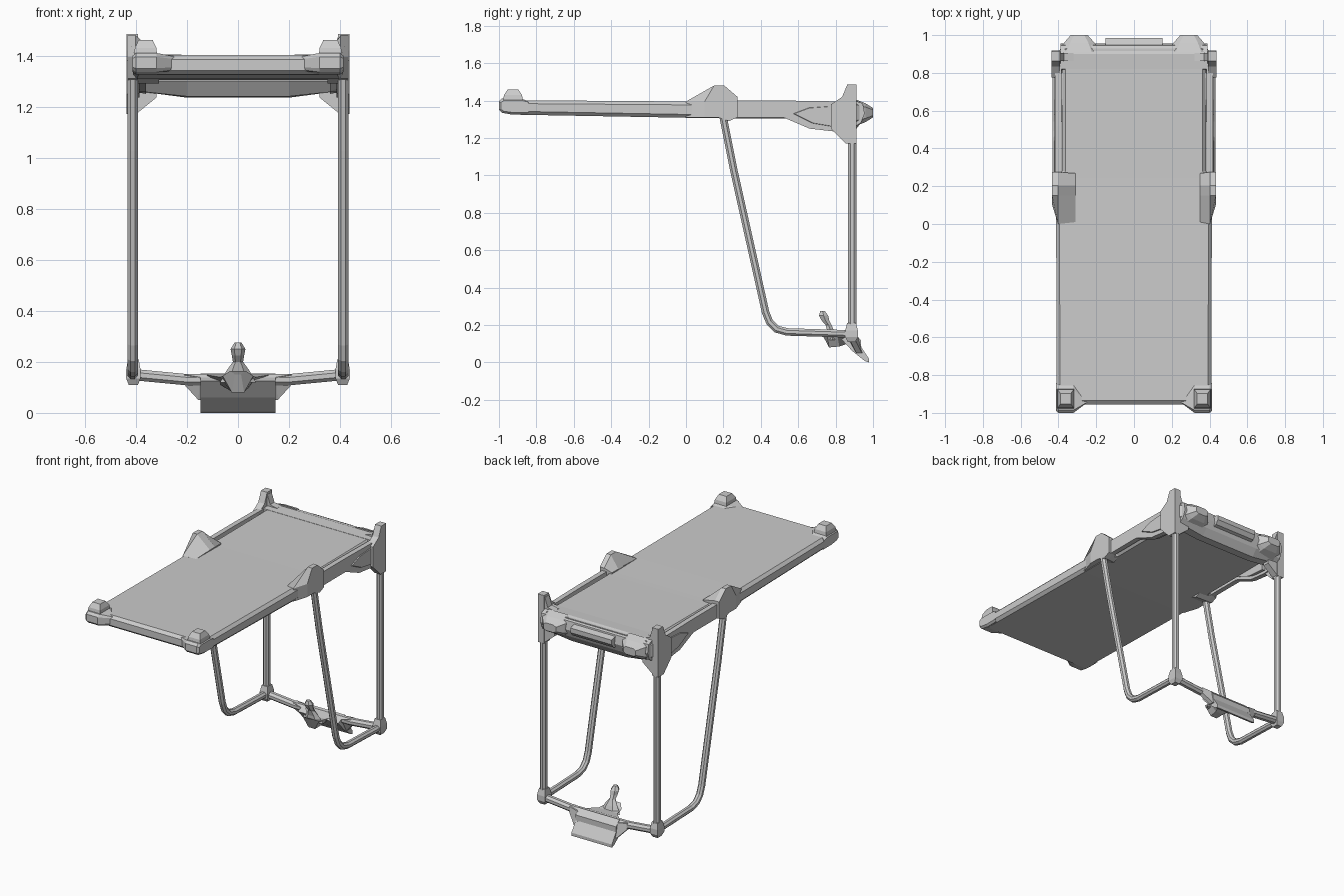
import bpy, bmesh, math
from mathutils import Vector


def loft(name, sections):
    """Closed solid through a list of matching rings of points."""
    bm = bmesh.new()
    rings = [[bm.verts.new(p) for p in s] for s in sections]
    n = len(rings[0])
    for a, b in zip(rings, rings[1:]):
        for i in range(n):
            j = (i + 1) % n
            bm.faces.new((a[i], a[j], b[j], b[i]))
    bm.faces.new(rings[0])
    bm.faces.new(rings[-1])
    bmesh.ops.recalc_face_normals(bm, faces=bm.faces)
    me = bpy.data.meshes.new(name)
    bm.to_mesh(me)
    bm.free()
    ob = bpy.data.objects.new(name, me)
    bpy.context.collection.objects.link(ob)
    return ob


def side_prism(name, profiles):
    """Loft along x: list of (x, [(y, z), ...])."""
    return loft(name, [[(x, y, z) for y, z in p] for x, p in profiles])


def bar(name, path, ru, rv, u_axis=(1, 0, 0), sides=8):
    """Faceted bar swept along a path with mitred corners."""
    pts = [Vector(p) for p in path]
    u = Vector(u_axis)
    rings = []
    for i, p in enumerate(pts):
        d0 = (p - pts[max(i - 1, 0)]).normalized()
        d1 = (pts[min(i + 1, len(pts) - 1)] - p).normalized()
        t = (d0 + d1).normalized()
        v = t.cross(u).normalized()
        ring = []
        for k in range(sides):
            a = 2 * math.pi * (k + 0.5) / sides
            c = 1 / math.cos(math.pi / sides)
            ring.append(p + u * ru * c * math.cos(a) + v * rv * c * math.sin(a))
        rings.append(ring)
    return loft(name, rings)


def bed_ring(y, w, z0, z1, c=0.018):
    return [(-w + c, y, z0), (w - c, y, z0), (w, y, z0 + c), (w, y, z1 - c),
            (w - c, y, z1), (-w + c, y, z1), (-w, y, z1 - c), (-w, y, z0 + c)]


# Flat bed slab, narrower behind the middle brackets
loft("bed", [bed_ring(*r) for r in (
    (-0.955, 0.40, 1.342, 1.385), (-0.935, 0.41, 1.325, 1.402),
    (0.0, 0.412, 1.308, 1.395), (0.24, 0.412, 1.305, 1.392),
    (0.28, 0.38, 1.305, 1.392), (0.93, 0.38, 1.305, 1.395))])

# Rear cross beam with its faceted back face
rear = [(0.80, 1.30), (0.84, 1.24), (0.90, 1.235), (0.935, 1.28),
        (0.955, 1.33), (0.945, 1.385), (0.90, 1.40), (0.82, 1.396)]
rear_end = [(y, max(z, 1.26)) for y, z in rear]
side_prism("rear_beam", [(-0.39, rear_end), (-0.2, rear), (0.2, rear), (0.39, rear_end)])
side_prism("rear_tab", [(x, [(0.93, 1.30), (0.965, 1.31), (0.985, 1.335),
                            (0.985, 1.365), (0.93, 1.38)]) for x in (-0.15, 0.15)])

for s, side in ((1, "right"), (-1, "left")):
    # Front corner cap and its raised knob
    cap = [(-0.985, 1.335), (-1.0, 1.35), (-1.0, 1.395), (-0.985, 1.41),
           (-0.88, 1.41), (-0.85, 1.40), (-0.85, 1.325), (-0.93, 1.325)]
    inner = [(max(-0.955, y), z) for y, z in cap]
    side_prism(side + "_front_cap", [(s * 0.25, [(-0.94 + (y + 0.93) * 0.1, 1.365 + (z - 1.365) * 0.7) for y, z in cap]),
                                     (s * 0.32, cap), (s * 0.40, cap),
                                     (s * 0.413, [(y * 0.99, 1.367 + (z - 1.367) * 0.75) for y, z in cap])])
    loft(side + "_front_knob", [[(s * (0.362 + dx * w), -0.925 + dy * d, z)
                                for dx, dy in ((-1, -1), (1, -1), (1, 1), (-1, 1))]
                               for z, w, d in ((1.39, 0.047, 0.055), (1.43, 0.042, 0.048), (1.46, 0.028, 0.028))])

    # Middle bracket: tall outer crest sloping down onto the bed
    crest = [(0.0, 1.395), (0.15, 1.48), (0.205, 1.48), (0.275, 1.42),
             (0.275, 1.31), (0.23, 1.29), (0.17, 1.31), (0.0, 1.31)]
    low = [(y * 0.94 + 0.01, min(z, 1.40)) for y, z in crest]
    side_prism(side + "_middle_bracket", [
        (s * (0.35 if s > 0 else 0.31), low), (s * 0.402, crest),
        (s * 0.433, [(y * 0.5 + 0.1, z) if i in (0, 7) else (y, z) for i, (y, z) in enumerate(crest)])])

    # Side rail behind the bracket, deepening towards the rear
    rail = [(0.25, 1.31), (0.52, 1.31), (0.66, 1.25), (0.79, 1.235),
            (0.85, 1.24), (0.85, 1.395), (0.52, 1.40), (0.25, 1.40)]
    side_prism(side + "_rear_rail", [(s * 0.385, rail), (s * 0.418, rail)])
    side_prism(side + "_rail_swell", [
        (s * 0.36, [(0.52, 1.32), (0.67, 1.26), (0.80, 1.25), (0.80, 1.385), (0.66, 1.385)]),
        (s * 0.424, [(0.58, 1.33), (0.68, 1.28), (0.80, 1.26), (0.80, 1.37), (0.66, 1.36)])])

    # Rear corner bracket and inward gusset
    corner = [(0.775, 1.25), (0.855, 1.17), (0.912, 1.17), (0.912, 1.485),
              (0.862, 1.485), (0.835, 1.42), (0.775, 1.38)]
    side_prism(side + "_rear_corner", [(s * 0.392, corner), (s * 0.437, corner)])
    loft(side + "_rear_horn", [[(s * x, y, z) for x, z in (
        (0.40, 1.17), (0.32, 1.235), (0.32, 1.40), (0.37, 1.41), (0.39, 1.47), (0.42, 1.47), (0.42, 1.17))]
        for y in (0.862, 0.906)])

    # Bumper on the back face
    loft(side + "_rear_bumper", [[(s * (0.29 + dx * w), y, 1.335 + dz * h)
                                 for dx, dz in ((-1, -0.6), (-0.6, -1), (0.6, -1), (1, -0.6),
                                                (1, 0.6), (0.6, 1), (-0.6, 1), (-1, 0.6))]
                                for y, w, h in ((0.91, 0.11, 0.07), (0.96, 0.08, 0.05), (1.0, 0.045, 0.025))])

    # Upright post, slanted leg with bent foot, foot joint
    bar(side + "_rear_post", [(s * 0.412, 0.888, 0.14), (s * 0.412, 0.888, 1.25)], 0.02, 0.023)
    bar(side + "_slanted_leg", [(s * 0.412, y, z) for y, z in (
        (0.185, 1.38), (0.255, 1.03), (0.425, 0.27), (0.447, 0.215),
        (0.485, 0.178), (0.54, 0.163), (0.89, 0.152))], 0.02, 0.02)
    loft(side + "_foot_joint", [[(s * (0.41 + dx * w), 0.885 + dy * d, z)
                                for dx, dy in ((-1, -1), (1, -1), (1, 1), (-1, 1))]
                               for z, w, d in ((0.11, 0.018, 0.02), (0.135, 0.028, 0.034),
                                               (0.17, 0.028, 0.034), (0.21, 0.021, 0.024))])

    # Gusset where the foot plate meets the bottom bar
    loft(side + "_plate_gusset", [[(s * 0.13, 0.86, 0.13), (s * 0.13, 0.92, 0.13), (s * 0.13, 0.95, 0.05), (s * 0.13, 0.91, 0.05)],
                                  [(s * 0.15, 0.86, 0.14), (s * 0.15, 0.92, 0.14), (s * 0.155, 0.94, 0.05), (s * 0.155, 0.91, 0.05)],
                                  [(s * 0.21, 0.87, 0.15), (s * 0.21, 0.91, 0.15), (s * 0.21, 0.91, 0.11), (s * 0.21, 0.88, 0.11)]])

# Bottom cross bar
bar("bottom_bar", [(-0.41, 0.887, 0.15), (-0.2, 0.887, 0.13), (0.2, 0.887, 0.13),
                   (0.41, 0.887, 0.15)], 0.024, 0.022, (0, 1, 0))

# Sloping foot plate
plate = [(0.83, 0.125), (0.90, 0.155), (0.935, 0.12), (0.935, 0.085),
         (0.978, 0.02), (0.978, 0.0), (0.955, 0.008), (0.89, 0.06)]
side_prism("foot_plate", [(-0.147, plate), (0.147, plate)])

# Pedal: pointed pad, neck and knob
loft("pedal_pad", [[(-w, y, z1), (w, y, z1), (w * 0.4, y + 0.01, z0), (-w * 0.4, y + 0.01, z0)]
                   for y, w, z0, z1 in ((0.72, 0.03, 0.15, 0.165), (0.755, 0.06, 0.08, 0.145),
                                        (0.81, 0.07, 0.085, 0.14), (0.88, 0.13, 0.11, 0.15))])
loft("pedal_neck", [[(w * math.cos(a), y + d * math.sin(a), z)
                     for a in (k * math.pi / 3 for k in range(6))]
                    for z, y, w, d in ((0.12, 0.785, 0.07, 0.03), (0.165, 0.775, 0.045, 0.022), (0.20, 0.762, 0.02, 0.018),
                                       (0.225, 0.745, 0.024, 0.024), (0.25, 0.736, 0.029, 0.028),
                                       (0.275, 0.73, 0.014, 0.014))])
